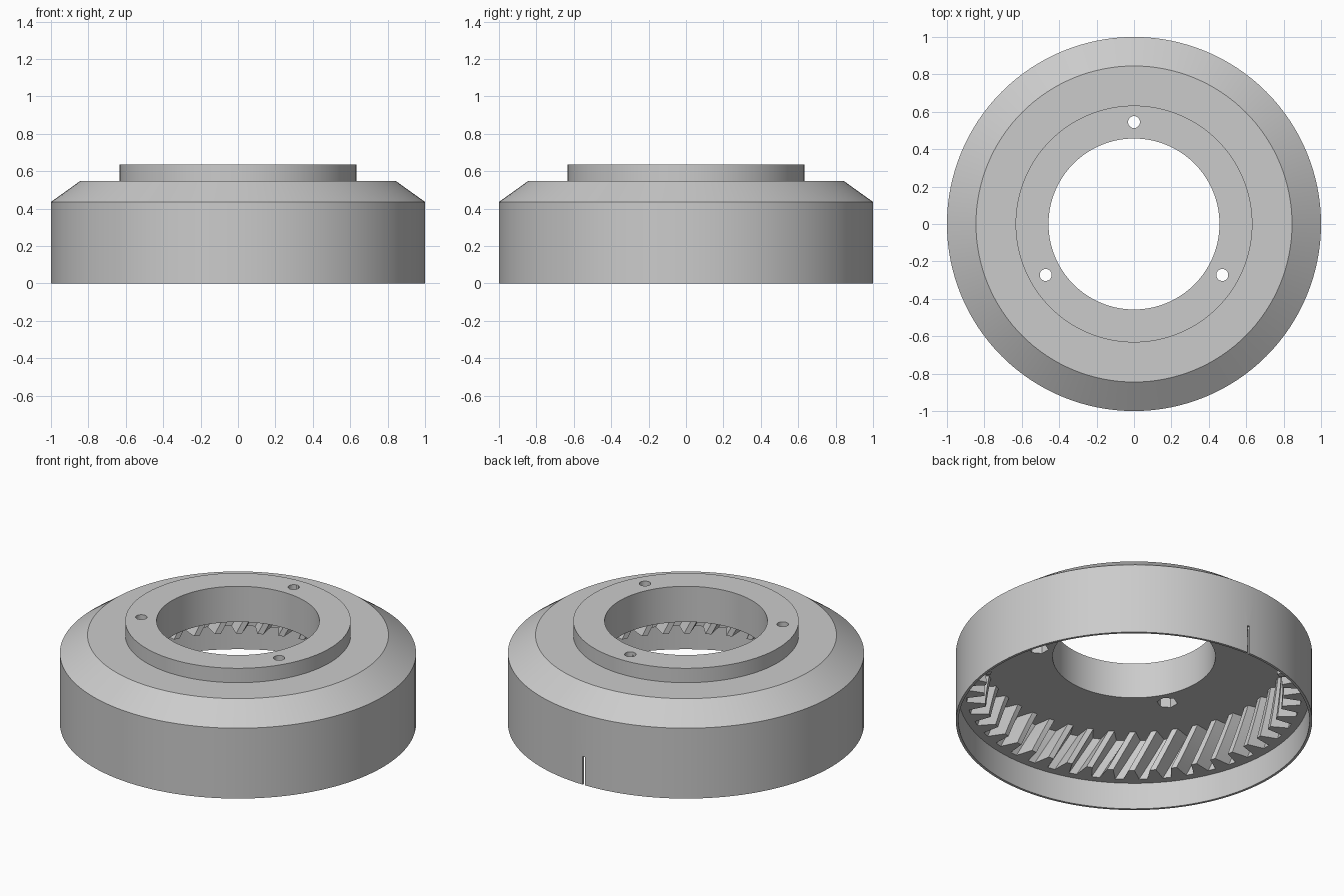
import bpy
import bmesh
from math import cos, sin, pi, tau, radians

if "Cube" in bpy.data.objects:
    bpy.data.objects.remove(bpy.data.objects["Cube"])

BORE, ROOT, TIP = 0.457, 0.94, 0.84
LEDGE, CEILING = 0.165, 0.415
TEETH = 44
TWIST = -0.6  # radians of helix per unit of height

grey = bpy.data.materials.new("light_grey_plastic")
grey.use_nodes = True
colour = (0.6, 0.6, 0.6, 1)
grey.diffuse_color = colour
grey.node_tree.nodes["Principled BSDF"].inputs["Base Color"].default_value = colour


def make_object(name, bm):
    bmesh.ops.recalc_face_normals(bm, faces=bm.faces)
    mesh = bpy.data.meshes.new(name)
    bm.to_mesh(mesh)
    bm.free()
    mesh.materials.append(grey)
    obj = bpy.data.objects.new(name, mesh)
    bpy.context.collection.objects.link(obj)
    return obj


def lathe(name, profile, steps=128):
    """Revolve a closed (radius, height) profile around z."""
    bm = bmesh.new()
    rings = [[bm.verts.new((r * cos(tau * i / steps), r * sin(tau * i / steps), z))
              for r, z in profile] for i in range(steps)]
    n = len(profile)
    for i in range(steps):
        a, b = rings[i], rings[(i + 1) % steps]
        for j in range(n):
            k = (j + 1) % n
            bm.faces.new((a[j], b[j], b[k], a[k]))
    return make_object(name, bm)


def prism(name, outline, z0, z1, twist=0.0, layers=1):
    """Extrude an outline of (radius, angle) points, turning it with height."""
    bm = bmesh.new()
    rings = []
    for s in range(layers + 1):
        z = z0 + (z1 - z0) * s / layers
        turn = twist * (z - z0)
        rings.append([bm.verts.new((r * cos(a + turn), r * sin(a + turn), z))
                      for r, a in outline])
    n = len(outline)
    for low, high in zip(rings, rings[1:]):
        for i in range(n):
            k = (i + 1) % n
            bm.faces.new((low[i], low[k], high[k], high[i]))
    bm.faces.new(rings[0][::-1])
    bm.faces.new(rings[-1])
    return make_object(name, bm)


def cut(target, cutter):
    mod = target.modifiers.new("cut", "BOOLEAN")
    mod.operation = "DIFFERENCE"
    mod.solver = "EXACT"
    mod.object = cutter
    bpy.context.view_layer.objects.active = target
    bpy.ops.object.modifier_apply(modifier=mod.name)
    bpy.data.objects.remove(cutter)


def circle(radius, sides):
    return [(radius, tau * i / sides) for i in range(sides)]


# Housing: stepped collar, chamfered shoulder, thin bottom skirt
housing = lathe("ring_gear_housing", [
    (BORE, 0.636), (0.633, 0.636), (0.633, 0.547), (0.845, 0.547),
    (1.0, 0.436), (1.0, 0), (0.985, 0), (0.985, LEDGE), (BORE, LEDGE)])

# Helical internal teeth
MID = (ROOT + TIP) / 2
tooth = [(-0.17, ROOT), (0.17, ROOT), (0.26, MID), (0.36, TIP), (0.64, TIP), (0.74, MID)]
outline = [(r, tau * (i + f) / TEETH) for i in range(TEETH) for f, r in tooth]
cut(housing, prism("gear_cavity", outline, 0.1, CEILING, TWIST, 6))

# Three screw holes with hexagonal nut pockets underneath
for k in range(3):
    angle = pi / 2 + k * tau / 3
    for sides, radius, top in ((32, 0.032, 0.8), (6, 0.058, 0.5)):
        cutter = prism("screw_cutter", circle(radius, sides), 0.3, top)
        cutter.location = (0.545 * cos(angle), 0.545 * sin(angle), 0)
        cutter.rotation_euler.z = angle
        bpy.context.view_layer.update()
        cut(housing, cutter)

# Narrow slot through the back of the skirt
bm = bmesh.new()
bmesh.ops.create_cube(bm, size=1)
for v in bm.verts:
    v.co.x *= 0.016
    v.co.y = 1.03 + v.co.y * 0.12
    v.co.z = 0.06 + v.co.z * 0.23
cut(housing, make_object("slot_cutter", bm))

# Smooth round walls with crisp edges
bpy.ops.object.select_all(action="DESELECT")
housing.select_set(True)
bpy.context.view_layer.objects.active = housing
bpy.ops.object.shade_smooth_by_angle(angle=radians(25))
